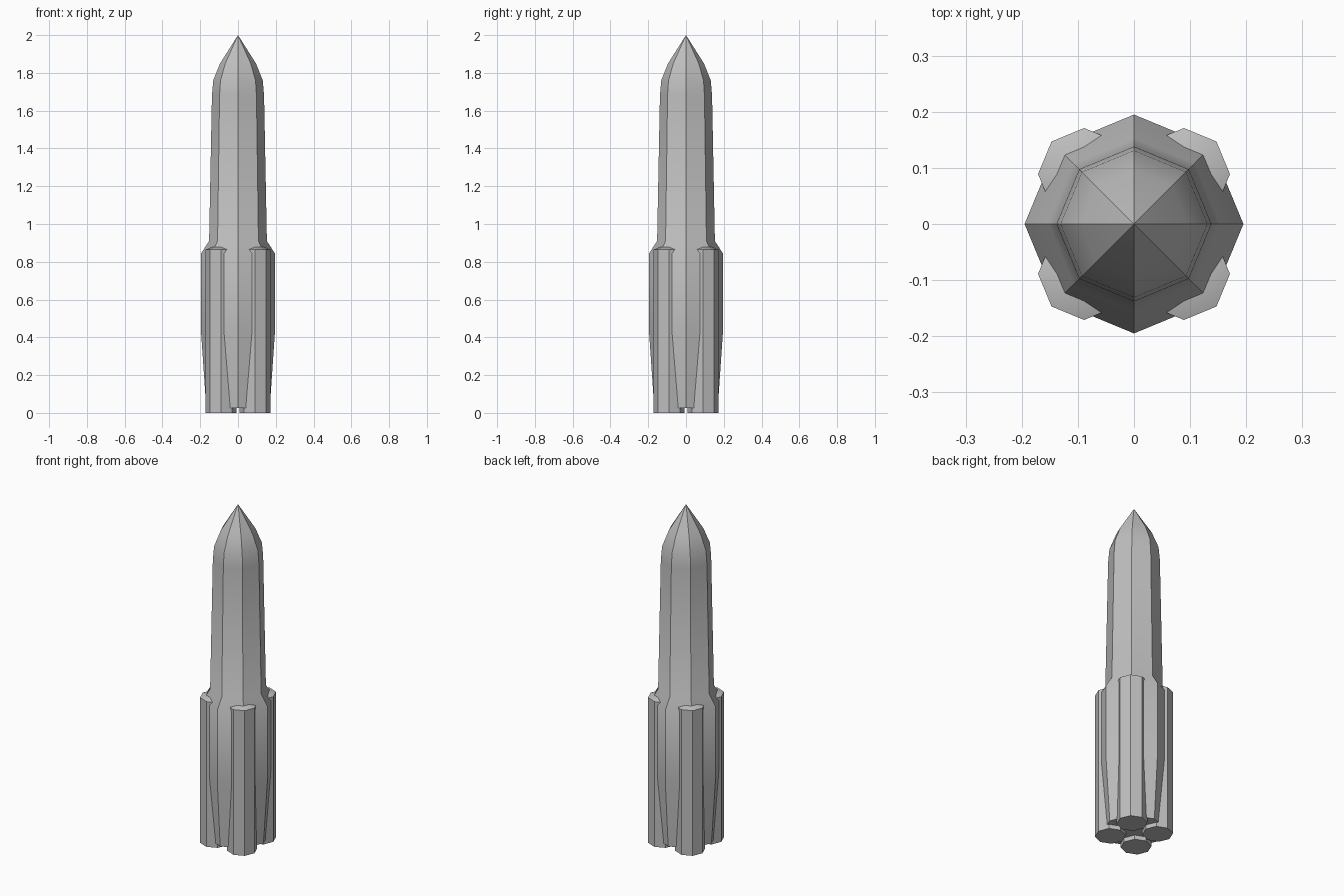
import bpy, bmesh
from math import cos, sin, pi, radians

cube = bpy.data.objects.get("Cube")
if cube:
    bpy.data.objects.remove(cube)

SIDES = 8
grey = bpy.data.materials.new("hull_grey")
grey.use_nodes = True
colour = (0.52, 0.52, 0.52, 1)
grey.diffuse_color = colour
grey.node_tree.nodes["Principled BSDF"].inputs["Base Color"].default_value = colour


def lathe(name, profile, location=(0, 0, 0)):
    """Eight-sided turned solid from (radius, z) points, pointed where the radius is 0."""
    bm = bmesh.new()
    rings = []
    for r, z in profile:
        if r == 0:
            rings.append([bm.verts.new((0, 0, z))] * SIDES)
        else:
            rings.append([bm.verts.new((r * cos(2 * pi * i / SIDES),
                                        r * sin(2 * pi * i / SIDES), z))
                          for i in range(SIDES)])
    for low, high in zip(rings, rings[1:]):
        for i in range(SIDES):
            j = (i + 1) % SIDES
            corners = dict.fromkeys((low[i], low[j], high[j], high[i]))
            bm.faces.new(list(corners))
    bm.faces.new(rings[0][::-1])
    bmesh.ops.recalc_face_normals(bm, faces=bm.faces)
    mesh = bpy.data.meshes.new(name)
    bm.to_mesh(mesh)
    bm.free()
    mesh.materials.append(grey)
    obj = bpy.data.objects.new(name, mesh)
    obj.location = location
    bpy.context.collection.objects.link(obj)
    bpy.ops.object.select_all(action='DESELECT')
    obj.select_set(True)
    bpy.context.view_layer.objects.active = obj
    bpy.ops.object.shade_smooth_by_angle(angle=radians(35))
    return obj


# Main hull: tapered tail, shoulder, slim upper body and pointed nose
lathe("hull", [(0.168, 0.025), (0.195, 0.42), (0.195, 0.845), (0.153, 0.91),
               (0.138, 1.68), (0.131, 1.76), (0.095, 1.85), (0, 2)])

# Four boosters sunk into the diagonals of the hull, with low pointed caps
for side, sx in (("left", 1), ("right", -1)):
    for end, sy in (("front", -1), ("back", 1)):
        lathe(f"booster_{end}_{side}", [(0.082, 0), (0.082, 0.865), (0, 0.895)],
              (0.089 * sx, 0.089 * sy, 0))
